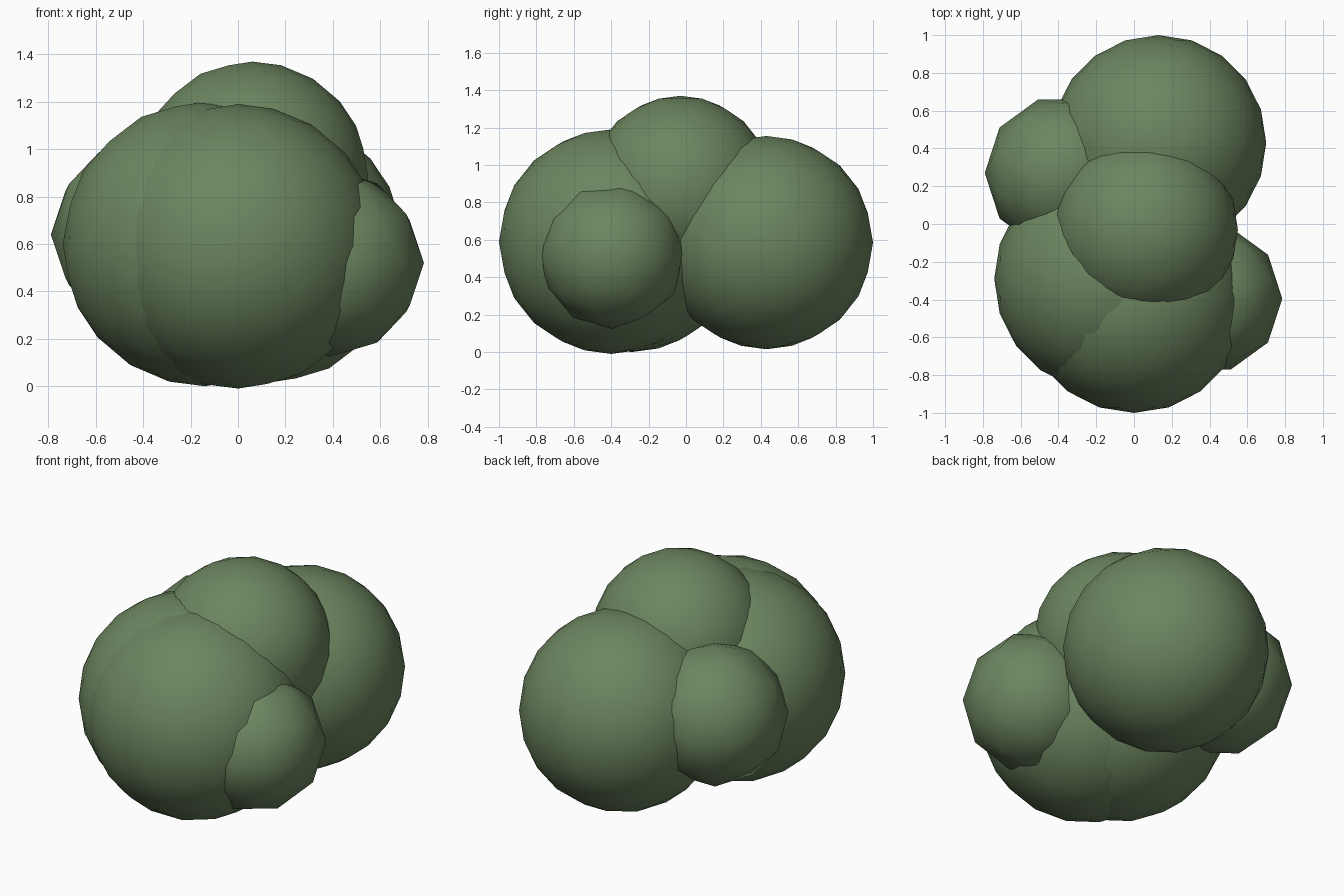
import bpy
import math

if "Cube" in bpy.data.objects:
    bpy.data.objects.remove(bpy.data.objects["Cube"])

leaf_mat = bpy.data.materials.new("leaf_green")
leaf_mat.diffuse_color = (0.15, 0.235, 0.115, 1.0)
leaf_mat.use_nodes = True
leaf_mat.node_tree.nodes["Principled BSDF"].inputs["Base Color"].default_value = leaf_mat.diffuse_color


def clump(name, center, radius, detail, turn=0):
    """One smooth, low-poly ball of foliage."""
    bpy.ops.mesh.primitive_ico_sphere_add(
        subdivisions=detail, radius=radius, location=center,
        rotation=(0, 0, math.radians(turn)))
    ob = bpy.context.object
    ob.name = name
    ob.data.materials.append(leaf_mat)
    bpy.ops.object.shade_smooth()


# Large clumps: two overlapping at the front, one at the back, one on top
clump("front_clump", (0.0, -0.40, 0.59), 0.60, 3)
clump("front_left_clump", (-0.14, -0.29, 0.60), 0.60, 3)
clump("back_clump", (0.13, 0.43, 0.585), 0.57, 3)
clump("top_clump", (0.06, -0.03, 0.88), 0.49, 3)

# Small side clumps, turned so a vertex points outward
clump("left_clump", (-0.38, 0.27, 0.64), 0.41, 2, 90)
clump("right_clump", (0.39, -0.395, 0.52), 0.395, 2, 90)
